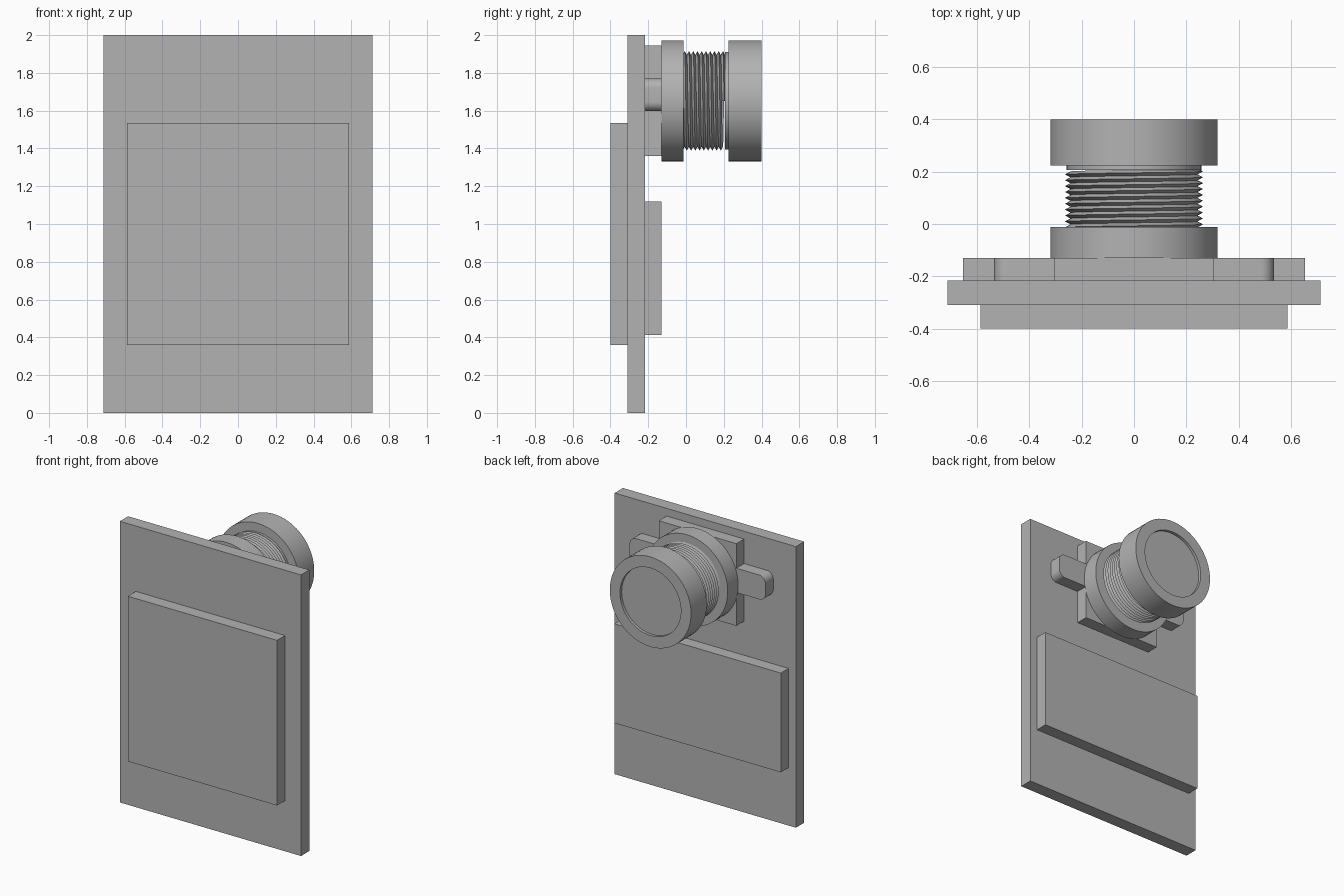
import bpy, bmesh, math
from mathutils import Vector

cube = bpy.data.objects.get("Cube")
if cube:
    bpy.data.objects.remove(cube, do_unlink=True)

GREY = (0.45, 0.45, 0.45, 1)
grey = bpy.data.materials.new("plain grey")
grey.use_nodes = True
grey.diffuse_color = GREY
grey.node_tree.nodes["Principled BSDF"].inputs["Base Color"].default_value = GREY

LENS_Z = 1.652
SIDES = 64


def finish(name, bm, smooth=False):
    mesh = bpy.data.meshes.new(name)
    bm.to_mesh(mesh)
    bm.free()
    mesh.materials.append(grey)
    ob = bpy.data.objects.new(name, mesh)
    bpy.context.collection.objects.link(ob)
    if smooth:
        bpy.ops.object.select_all(action='DESELECT')
        ob.select_set(True)
        bpy.context.view_layer.objects.active = ob
        bpy.ops.object.shade_smooth_by_angle(angle=math.radians(30))
    return ob


def slab(name, half_x, y, z, corner=0):
    """Box centred on x, optionally with rounded corners seen from the back."""
    bm = bmesh.new()
    bmesh.ops.create_cube(bm, size=1)
    for v in bm.verts:
        v.co = Vector((v.co.x * 2 * half_x,
                       y[0] + (v.co.y + 0.5) * (y[1] - y[0]),
                       z[0] + (v.co.z + 0.5) * (z[1] - z[0])))
    if corner:
        edges = [e for e in bm.edges
                 if abs(e.verts[0].co.y - e.verts[1].co.y) > 0.01]
        bmesh.ops.bevel(bm, geom=edges, offset=corner, segments=8,
                        profile=0.5, affect='EDGES')
    return finish(name, bm, bool(corner))


def turned(name, profile, pitch=0, turns=1):
    """Spin a (radius, y) profile round the lens axis; a pitch makes a helix."""
    bm = bmesh.new()
    verts = [bm.verts.new((r, y, LENS_Z)) for r, y in profile]
    edges = [bm.edges.new(pair) for pair in zip(verts, verts[1:])]
    bmesh.ops.spin(bm, geom=verts + edges, cent=(0, 0, LENS_Z), axis=(0, 1, 0),
                   dvec=(0, pitch / SIDES, 0), angle=2 * math.pi * turns,
                   steps=SIDES * turns)
    bmesh.ops.remove_doubles(bm, verts=bm.verts, dist=0.0002)
    bmesh.ops.recalc_face_normals(bm, faces=bm.faces)

    # Make the outermost face point away from the axis
    def radial(f):
        c = f.calc_center_median()
        return Vector((c.x, 0, c.z - LENS_Z))
    outer = max(bm.faces, key=lambda f: radial(f).length)
    if outer.normal.dot(radial(outer)) < 0:
        bmesh.ops.reverse_faces(bm, faces=bm.faces)
    return finish(name, bm, True)


# Circuit board with the plates on its two sides
slab("board", 0.713, (-0.31, -0.217), (0, 2))
slab("front_plate", 0.587, (-0.40, -0.31), (0.36, 1.535))
slab("back_plate", 0.655, (-0.217, -0.13), (0.412, 1.118))

# Lens mount with rounded side lugs
slab("mount_block", 0.305, (-0.217, -0.13), (1.36, 1.945))
slab("mount_lugs", 0.535, (-0.217, -0.1301), (1.597, 1.77), corner=0.05)

# Lens barrel
turned("base_ring", [(0, -0.13), (0.32, -0.13), (0.32, -0.012), (0, -0.012)])
PITCH = 0.0225
turned("screw_thread", [(0.243, -0.035), (0.264, -0.035 + PITCH / 2),
                        (0.243, -0.035 + PITCH)], PITCH, 10)
turned("thread_neck", [(0.258, 0.206), (0.258, 0.23)])
turned("neck_shoulder", [(0.24, 0.206), (0.258, 0.206)])

# Lens head with a shallow recessed glass
turned("lens_head", [(0, 0.224), (0.32, 0.224), (0.32, 0.40),
                     (0.24, 0.40), (0.24, 0.38), (0, 0.38)])
